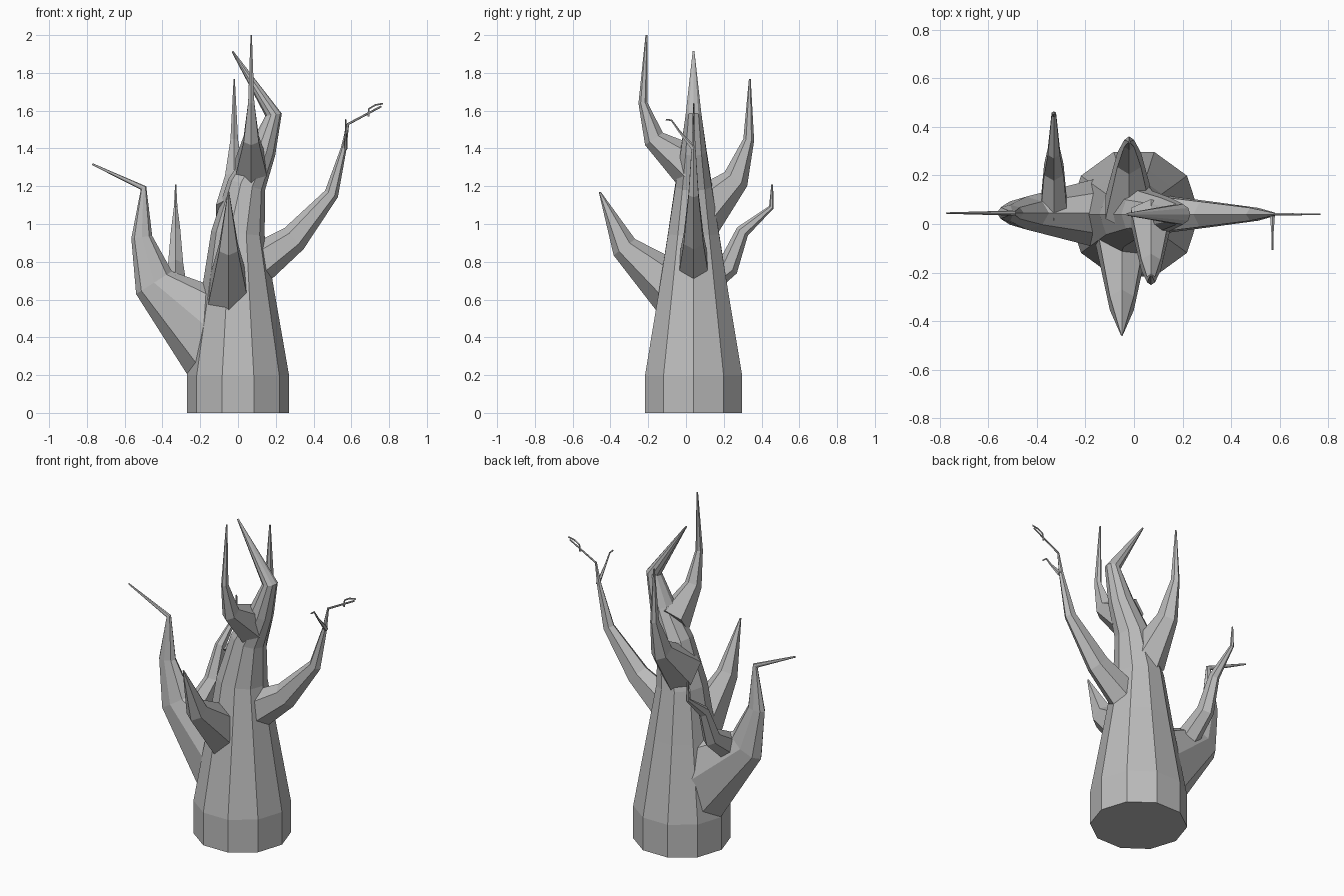
import bpy, bmesh, math
from mathutils import Vector

if "Cube" in bpy.data.objects:
    bpy.data.objects.remove(bpy.data.objects["Cube"])

GREY = (0.5, 0.5, 0.5, 1)
bark = bpy.data.materials.new("grey_bark")
bark.use_nodes = True
bark.diffuse_color = GREY
bark.node_tree.nodes["Principled BSDF"].inputs["Base Color"].default_value = GREY

UP = Vector((0, 0, 1))
LEFT, BACK = Vector((1, 0, 0)), Vector((0, 1, 0))
RIGHT, FRONT = -LEFT, -BACK
TIP_RADIUS = 0.005


def walk(root, heading, steps):
    """Follow steps of (length, pitch in degrees) in the vertical plane of the heading."""
    points, directions = [Vector(root)], []
    for length, pitch in steps:
        angle = math.radians(pitch)
        direction = heading * math.cos(angle) + UP * math.sin(angle)
        directions.append(direction)
        points.append(points[-1] + direction * length)
    return points, directions


def limb(name, root, heading, steps, radius, taper=1.0, breadth=0.8, sides=6, straight=0.0):
    """Loft a bent, tapering limb; breadth is its sideways share of the radius."""
    points, directions = walk(root, heading, steps)
    total = sum(length for length, pitch in steps)
    across = UP.cross(heading)
    bm = bmesh.new()
    rings, travelled = [], 0.0
    for index, point in enumerate(points):
        before = directions[max(index - 1, 0)]
        after = directions[min(index, len(directions) - 1)]
        normal = (before + after).normalized().cross(across)
        remaining = min((total - travelled) / (total - straight), 1)
        size = max(radius * max(remaining, 0) ** taper, TIP_RADIUS)
        ring = []
        for side in range(sides):
            angle = math.tau * side / sides
            offset = normal * math.cos(angle) + across * math.sin(angle) * breadth
            ring.append(bm.verts.new(point + offset * size))
        rings.append(ring)
        if index < len(steps):
            travelled += steps[index][0]
    for low, high in zip(rings, rings[1:]):
        for side in range(sides):
            following = (side + 1) % sides
            bm.faces.new((low[side], low[following], high[following], high[side]))
    bm.faces.new(rings[0])
    bm.faces.new(rings[-1])
    bmesh.ops.recalc_face_normals(bm, faces=bm.faces)
    mesh = bpy.data.meshes.new(name)
    bm.to_mesh(mesh)
    bm.free()
    mesh.materials.append(bark)
    bpy.context.collection.objects.link(bpy.data.objects.new(name, mesh))


# Trunk: straight foot, tapering body and a bent, pointed crown
limb("trunk", (0, 0.04, 0), LEFT,
     [(0.2, 90), (0.45, 90), (0.3, 90), (0.26, 80), (0.2, 65), (0.2, 73), (0.4, 123)],
     radius=0.27, taper=1.2, breadth=1, sides=10, straight=0.2)

# Thick right branch with a swollen elbow, and the spur behind it
limb("right_branch", (-0.1, 0.045, 0.4), RIGHT,
     [(0.45, 40), (0.25, 75), (0.26, 92), (0.3, 25)],
     radius=0.26, taper=1.9, breadth=0.6, sides=8)
limb("right_branch_spur", (-0.33, 0.06, 0.66), BACK,
     [(0.2, 35), (0.2, 68), (0.2, 40), (0.12, 88)], radius=0.08)

# Slender left branch and its fine twigs
limb("left_branch", (0.05, 0.04, 0.75), LEFT,
     [(0.3, 35), (0.31, 50), (0.25, 75), (0.13, 80), (0.2, 28)],
     radius=0.12, taper=1.6)
limb("left_end_twig", (0.69, 0.04, 1.57), LEFT,
     [(0.04, 85), (0.04, 30), (0.04, 10)], radius=0.006, sides=5)
limb("left_side_twig", (0.57, 0.04, 1.4), FRONT,
     [(0.12, 50), (0.07, 55), (0.03, 5)], radius=0.014, sides=5)

# Front spike
limb("front_branch", (-0.05, -0.02, 0.62), FRONT,
     [(0.4, 40), (0.32, 66)], radius=0.16)

# Upper branches, the front one reaching highest
limb("upper_front_branch", (0.07, 0.03, 1.3), FRONT,
     [(0.25, 37), (0.2, 73), (0.36, 93)], radius=0.12, taper=2)
limb("upper_back_branch", (-0.02, 0.07, 1.05), BACK,
     [(0.27, 44), (0.22, 72), (0.32, 89)], radius=0.14, taper=1.7)
